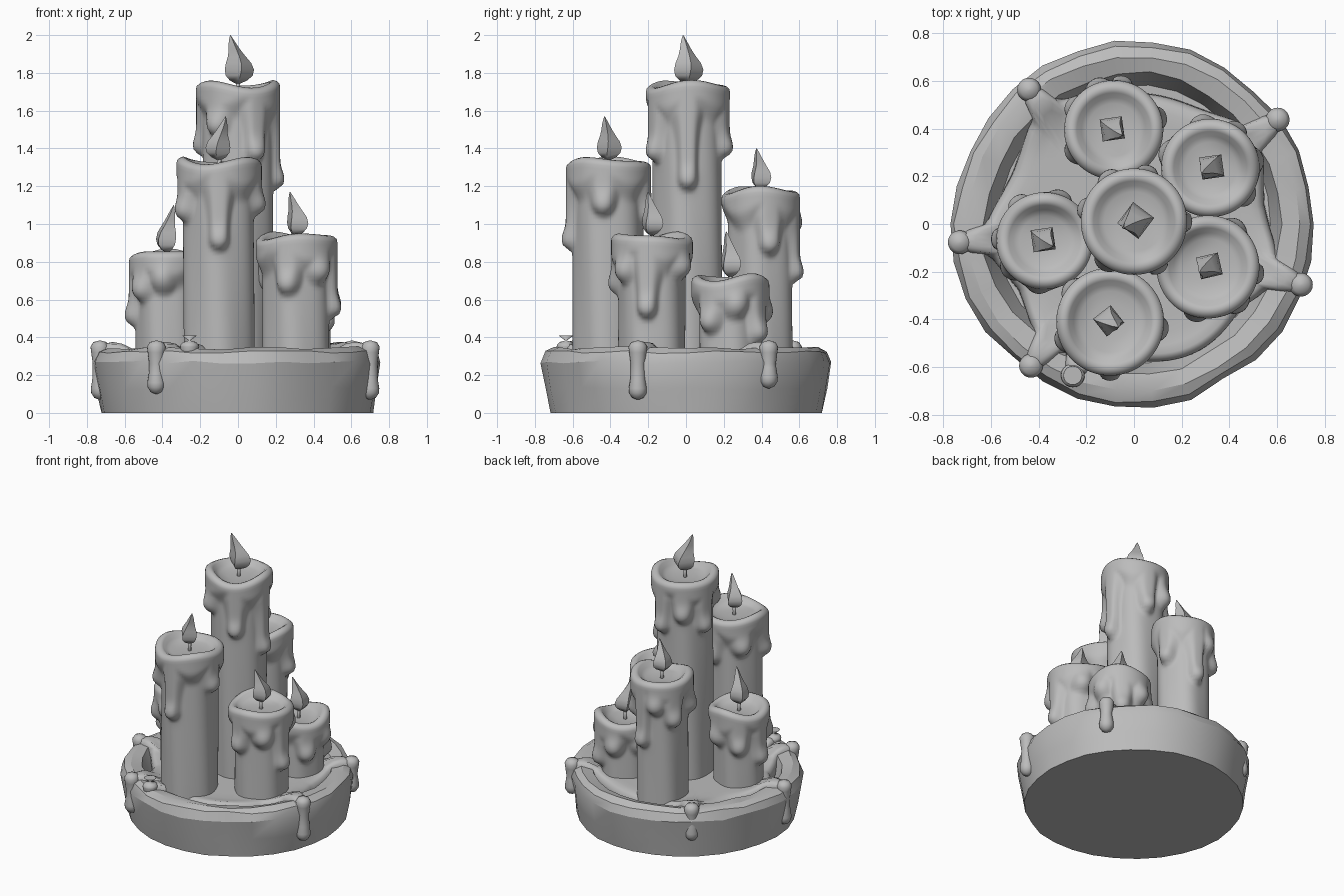
import bpy, bmesh, math, random
from math import sin, cos, radians, pi, exp, hypot

random.seed(4)
old = bpy.data.objects.get("Cube")
if old:
    bpy.data.objects.remove(old, do_unlink=True)

grey = bpy.data.materials.new("plain_grey")
grey.use_nodes = True
tone = (0.5, 0.5, 0.5, 1)
grey.diffuse_color = tone
grey.node_tree.nodes["Principled BSDF"].inputs["Base Color"].default_value = tone


def ease(a, b, v):
    t = min(1, max(0, (v - a) / (b - a)))
    return t * t * (3 - 2 * t)


def gap(a, b):
    """Smallest angle between two directions."""
    return abs((a - b + pi) % (2 * pi) - pi)


def loft(name, rings, angle=180):
    """Skin closed rings of points, cap both ends, shade by angle."""
    bm = bmesh.new()
    loops = [[bm.verts.new(p) for p in ring] for ring in rings]
    n = len(loops[0])
    for low, high in zip(loops, loops[1:]):
        for i in range(n):
            j = (i + 1) % n
            bm.faces.new((low[i], low[j], high[j], high[i]))
    bm.faces.new(loops[0][::-1])
    bm.faces.new(loops[-1])
    bmesh.ops.recalc_face_normals(bm, faces=bm.faces)
    mesh = bpy.data.meshes.new(name)
    bm.to_mesh(mesh)
    bm.free()
    mesh.materials.append(grey)
    obj = bpy.data.objects.new(name, mesh)
    bpy.context.collection.objects.link(obj)
    bpy.ops.object.select_all(action="DESELECT")
    obj.select_set(True)
    bpy.context.view_layer.objects.active = obj
    if angle:
        bpy.ops.object.shade_smooth_by_angle(angle=radians(angle))
    return obj


def revolve(name, x, y, profile, sides, angle=180):
    return loft(name, [[(x + r * cos(2 * pi * i / sides), y + r * sin(2 * pi * i / sides), z)
                        for i in range(sides)] for r, z in profile], angle)


# Rough hewn dish
def dish():
    sides = 30
    chip = [random.uniform(-0.02, 0.012) for _ in range(sides)]
    profile = [(0.72, 0, 0.3), (0.745, 0.13, 0.8), (0.765, 0.27, 0.7), (0.745, 0.325, 0.8),
               (0.70, 0.345, 0.3), (0.63, 0.33, 0.9), (0.58, 0.2, 0.5), (0.1, 0.18, 0)]
    rings = []
    for r, z, rough in profile:
        ring = []
        for i in range(sides):
            a = 2 * pi * i / sides
            rad = r + rough * (chip[i] + random.uniform(-0.008, 0.008))
            lift = random.uniform(-0.01, 0.006) if z > 0.05 else 0
            ring.append((rad * cos(a), rad * sin(a), z + lift))
        rings.append(ring)
    loft("dish", rings, 28)


# Melted wax pool: arms as (angle, reach, drip bottom)
ARMS = [(128, 0.74, 0.12), (36, 0.77, 0.13), (-20, 0.77, 0.07),
        (186, 0.76, 0.07), (234, 0.76, 0.10), (248, 0.71, 0.30)]


def pool_edge(a):
    edge = 0.55 + 0.05 * exp(-(gap(a, radians(-65)) / 0.5) ** 2)
    for deg, reach, _ in ARMS:
        d = gap(a, radians(deg))
        shape = 0.62 * exp(-(d / 0.085) ** 4) + 0.38 * exp(-(d / 0.28) ** 2)
        edge = max(edge, 0.55 + (reach - 0.55) * shape)
    return edge


def wax_pool():
    n = 180
    rings = []
    for t, drop in [(1, 1), (0.995, 0.5), (0.975, 0.22), (0.94, 0.07), (0.88, 0), (0.8, 0),
                    (0.7, 0), (0.6, 0), (0.45, 0), (0.2, 0)]:
        ring = []
        for i in range(n):
            a = 2 * pi * i / n
            r = t * pool_edge(a)
            top = 0.31 + 0.065 * ease(0.5, 0.66, r)
            ring.append((r * cos(a), r * sin(a), top - drop * 0.13))
        rings.append(ring)
    loft("wax_pool", rings)


def rim_drips():
    for deg, reach, low in ARMS:
        a = radians(deg)
        x, y = (reach - 0.025) * cos(a), (reach - 0.025) * sin(a)
        mid = max(low + 0.05, 0.2)
        profile = [(0.005, low), (0.03, low + 0.01), (0.046, low + 0.035), (0.048, low + 0.06),
                   (0.04, low + 0.11), (0.038, mid + 0.06), (0.046, 0.32), (0.05, 0.35),
                   (0.035, 0.375), (0.004, 0.383)]
        profile.sort(key=lambda p: p[1])
        revolve("rim_drip", x, y, profile, 20)


# Candle: body and drips are one surface, drips as (angle, bottom height)
def candle(name, x, y, top, R, drips, phase):
    n, base = 96, 0.2
    body = R - 0.042
    rows = int((top - base) / 0.02)
    drips = [(radians(d), z) for d, z in drips]

    def rim(a):
        return top - 0.012 + 0.014 * sin(2 * a + phase) + 0.008 * sin(3 * a + 2 * phase)

    def side(a, z):
        cap = top - 0.17 + 0.025 * sin(4 * a + phase)
        cover = ease(cap - 0.05, cap + 0.07, z)
        bulb = 0
        for da, tip in drips:
            across = gap(a, da) * R
            reach = hypot(across, max(0, tip + 0.06 - z))
            web = 0.07 * exp(-max(0, cap - z) / 0.09)
            cover = max(cover, 1 - ease(0.03, 0.072 + web, reach))
            bulb += 0.022 * exp(-(across / 0.05) ** 2 - ((z - tip - 0.06) / 0.055) ** 2)
        ripple = 0.005 * sin(5 * a + phase + 2 * z)
        return body + ripple * (1 - cover) + 0.04 * cover + bulb

    rings = []
    for k in range(rows + 1):
        ring = []
        for i in range(n):
            a = 2 * pi * i / n
            z = base + (rim(a) - 0.035 - base) * k / rows
            r = side(a, z)
            ring.append((x + r * cos(a), y + r * sin(a), z))
        rings.append(ring)
    # Rolled lip and hollow top
    for inset, dz in [(0.006, 0.018), (0.02, 0.006), (0.038, 0), (0.055, 0.01),
                      (0.075, 0.035), (0.1, 0.052), (0.15, 0.06), (0.19, 0.062)]:
        ring = []
        for i in range(n):
            a = 2 * pi * i / n
            r = R - inset
            flat = ease(0.04, 0.12, inset)
            z = rim(a) * (1 - flat) + top * flat - dz
            ring.append((x + r * cos(a), y + r * sin(a), z))
        rings.append(ring)
    loft(name, rings)


# Four sided leaning flame on a thin wick
def flame(name, x, y, low, high, width, turn, lean):
    revolve(name + "_wick", x, y, [(0.014, low - 0.09), (0.011, low - 0.03), (0.012, low + 0.02)], 8)
    rings = []
    for t, w in [(0, 0.2), (0.06, 0.6), (0.16, 0.92), (0.28, 1), (0.42, 0.88), (0.56, 0.62),
                 (0.7, 0.42), (0.84, 0.26), (0.94, 0.12), (1, 0.02)]:
        sway = 0.16 * sin(t * pi * 1.6) - 0.5 * t * t
        ring = []
        for i in range(4):
            a = radians(turn + 45 + 90 * i) + 0.5 * t
            ring.append((x + width * (w * cos(a) - sway * lean),
                         y + width * (w * sin(a) + 0.5 * sway),
                         low + (high - low) * t))
        rings.append(ring)
    loft(name, rings, 60)


dish()
wax_pool()
rim_drips()

CANDLES = [
    ("centre", 0.0, 0.01, 1.755, 0.225, 2.0, 45,
     [(0, 1.18), (-62, 1.33), (75, 1.35), (165, 1.36), (-125, 1.47), (120, 1.45)]),
    ("front", -0.1, -0.41, 1.35, 0.228, 1.57, 30,
     [(-90, 0.86), (202, 1.02), (-8, 1.05), (80, 1.0), (140, 1.08)]),
    ("left_front", 0.31, -0.18, 0.95, 0.218, 1.17, 5,
     [(-105, 0.63), (-8, 0.5), (55, 0.72), (-50, 0.7), (150, 0.65)]),
    ("right", -0.375, -0.07, 0.86, 0.205, 1.10, 0,
     [(178, 0.46), (-98, 0.66), (-140, 0.6), (125, 0.55), (70, 0.6)]),
    ("left_back", 0.32, 0.235, 0.73, 0.208, 0.96, 0,
     [(-38, 0.43), (55, 0.37), (10, 0.52), (100, 0.48), (160, 0.5)]),
    ("back", -0.085, 0.395, 1.195, 0.21, 1.40, 0,
     [(80, 0.69), (15, 0.84), (150, 0.85), (110, 0.95), (-150, 0.9)]),
]
for k, (label, x, y, top, R, tip, turn, drips) in enumerate(CANDLES):
    candle(label + "_candle", x, y, top, R, drips, 0.9 + 1.3 * k)
    size = 0.078 if label == "centre" else 0.066
    flame(label + "_flame", x, y, top - 0.01, tip, size, turn, (-1) ** k * -0.8)
